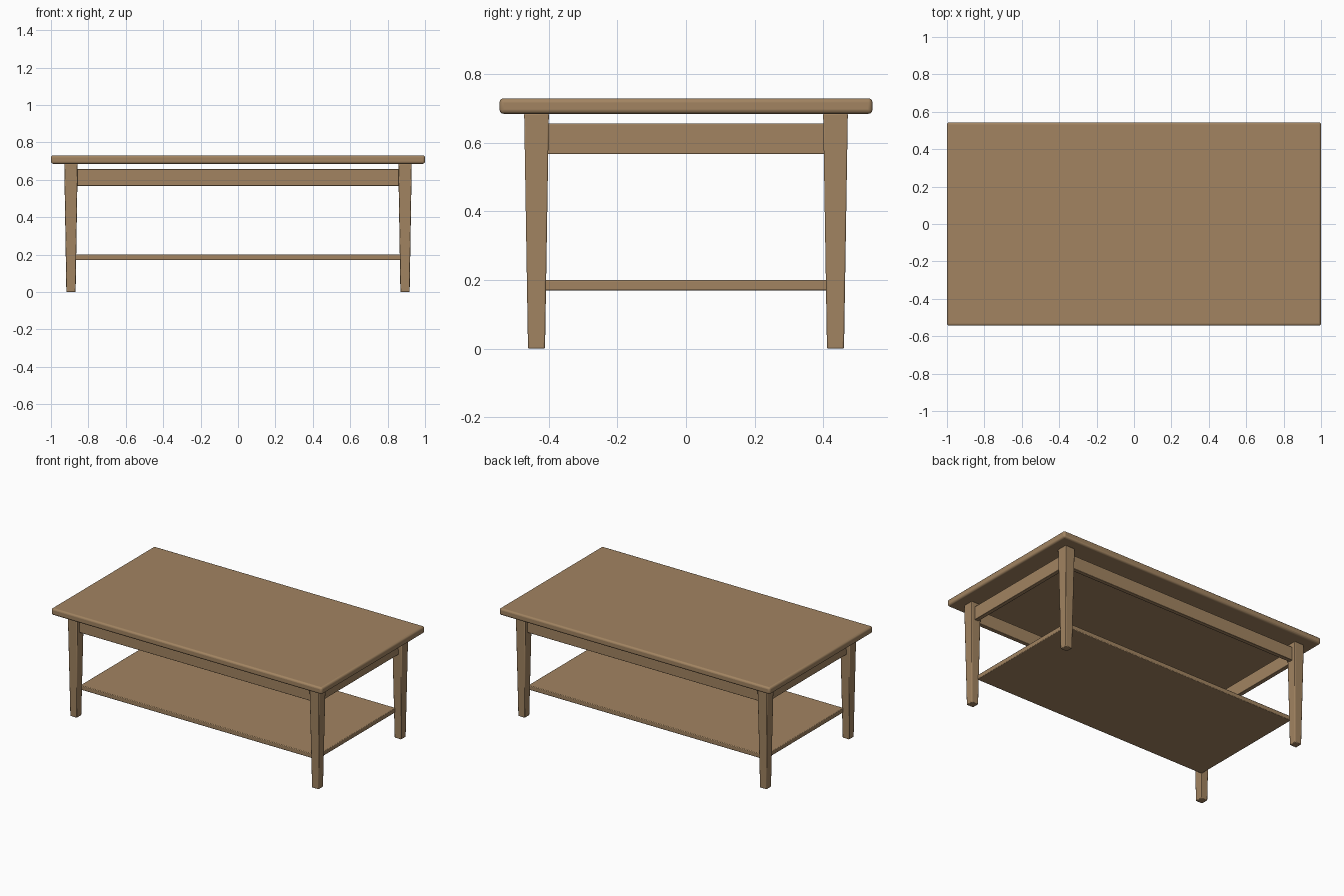
import bpy, bmesh

if "Cube" in bpy.data.objects:
    bpy.data.objects.remove(bpy.data.objects["Cube"])

wood = bpy.data.materials.new("wood")
wood.diffuse_color = (0.36, 0.23, 0.12, 1)
wood.use_nodes = True
wood.node_tree.nodes["Principled BSDF"].inputs["Base Color"].default_value = wood.diffuse_color


def block(name, centre, size, bevel=0.003, segments=2, taper=1.0):
    """Bevelled box; taper scales the bottom face."""
    bm = bmesh.new()
    bmesh.ops.create_cube(bm, size=1)
    for v in bm.verts:
        k = taper if v.co.z < 0 else 1.0
        v.co = (v.co.x * size[0] * k, v.co.y * size[1] * k, v.co.z * size[2])
    mesh = bpy.data.meshes.new(name)
    bm.to_mesh(mesh)
    bm.free()
    obj = bpy.data.objects.new(name, mesh)
    obj.location = centre
    bpy.context.collection.objects.link(obj)
    mesh.materials.append(wood)
    mod = obj.modifiers.new("bevel", 'BEVEL')
    mod.width = bevel
    mod.segments = segments
    bpy.ops.object.select_all(action='DESELECT')
    obj.select_set(True)
    bpy.context.view_layer.objects.active = obj
    bpy.ops.object.shade_smooth_by_angle()
    return obj


# Table top with rounded edges
block("table_top", (0, 0, 0.7075), (2.0, 1.088, 0.045), 0.012, 3)

# Lower shelf, tucked slightly into the legs
block("lower_shelf", (0, 0, 0.185), (1.75, 0.83, 0.03), 0.004)

LEG_X, LEG_Y = 0.893, 0.436

# Four tapered legs
for sx, side in ((-1, "left"), (1, "right")):
    for sy, end in ((-1, "front"), (1, "back")):
        block(f"{end}_{side}_leg", (sx * LEG_X, sy * LEG_Y, 0.343),
              (0.072, 0.072, 0.686), 0.004, 2, taper=0.69)

# Aprons between the legs, a small gap below the top
for s, end, side in ((-1, "front", "left"), (1, "back", "right")):
    block(f"{end}_apron", (0, s * 0.432, 0.612), (1.75, 0.028, 0.09))
    block(f"{side}_apron", (s * 0.889, 0, 0.612), (0.028, 0.84, 0.09))
